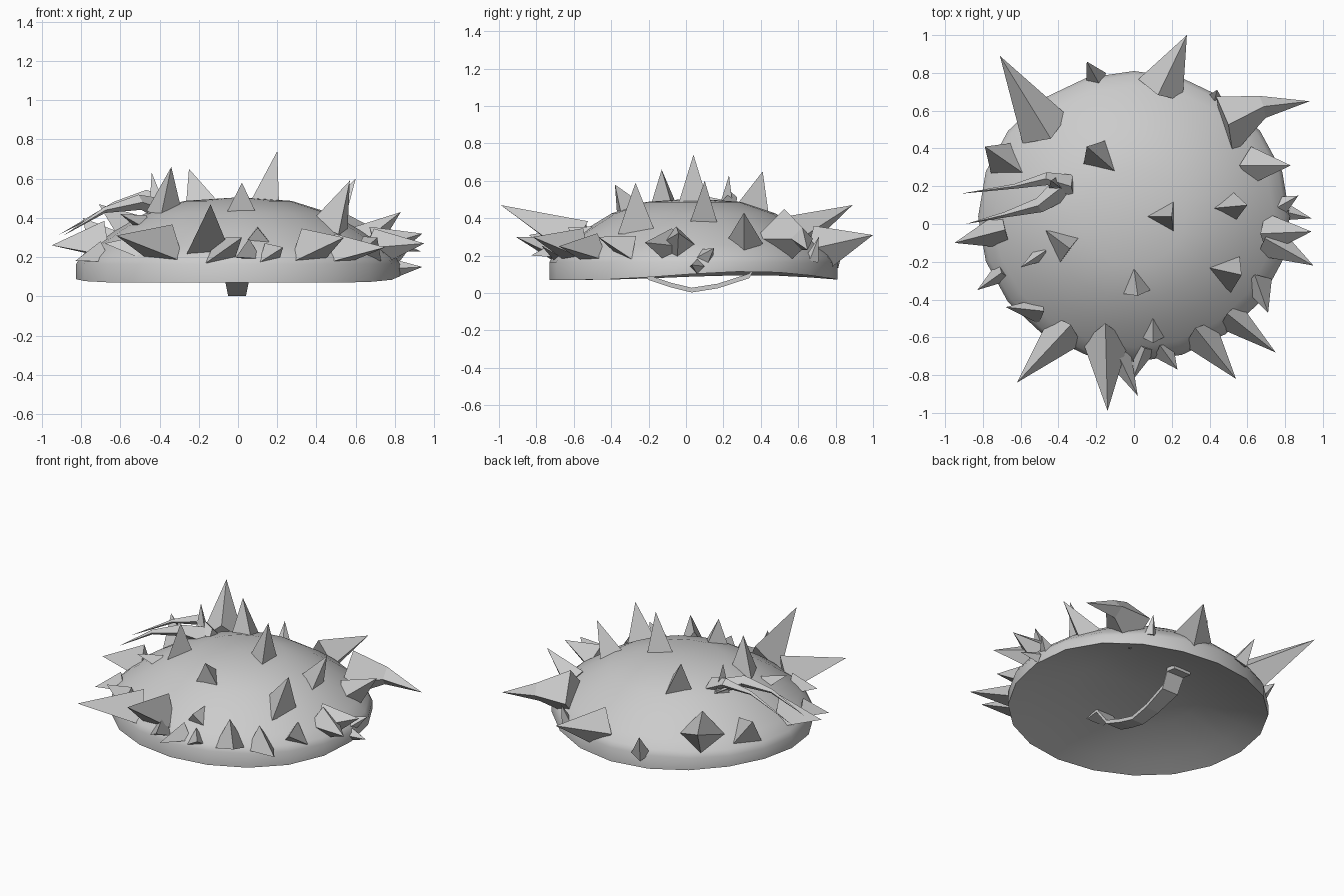
import bpy
import bmesh
from math import cos, sin, pi, hypot, radians
from mathutils import Vector

cube = bpy.data.objects.get("Cube")
if cube:
    bpy.data.objects.remove(cube, do_unlink=True)

grey = bpy.data.materials.new("light_grey")
grey.use_nodes = True
grey.diffuse_color = (0.6, 0.6, 0.6, 1)
grey.node_tree.nodes["Principled BSDF"].inputs["Base Color"].default_value = (0.6, 0.6, 0.6, 1)

RADIUS_X, RADIUS_Y, CENTRE_Y = 0.825, 0.77, 0.04
SIDES = 20
# Dome profile from rim to crown: fraction of radius, height
DOME = [(1, .165), (.975, .2), (.9, .255), (.75, .34), (.57, .425), (.33, .487), (0, .505)]
UNDERSIDE = [(0, .25), (.5, .2), (.85, .115), (1, .07)]


def finish(bm, name, smooth_angle=None):
    """Turn a bmesh into a named, coloured object."""
    bmesh.ops.recalc_face_normals(bm, faces=bm.faces[:])
    mesh = bpy.data.meshes.new(name)
    bm.to_mesh(mesh)
    bm.free()
    mesh.materials.append(grey)
    obj = bpy.data.objects.new(name, mesh)
    bpy.context.collection.objects.link(obj)
    if smooth_angle:
        bpy.ops.object.select_all(action='DESELECT')
        obj.select_set(True)
        bpy.context.view_layer.objects.active = obj
        bpy.ops.object.shade_smooth_by_angle(angle=radians(smooth_angle))
    return obj


def bridge(bm, first, second):
    """Join two rings; a ring of one vertex makes a fan."""
    count = max(len(first), len(second))
    for i in range(count):
        j = (i + 1) % count
        corners = [first[i % len(first)], first[j % len(first)],
                   second[j % len(second)], second[i % len(second)]]
        bm.faces.new(list(dict.fromkeys(corners)))


def dome_height(x, y):
    """Height of the shield face above a point."""
    r = min(1, hypot(x / RADIUS_X, (y - CENTRE_Y) / RADIUS_Y))
    for (outer, low), (inner, high) in zip(DOME, DOME[1:]):
        if r >= inner:
            return low + (high - low) * (outer - r) / (outer - inner)


def rim_lift(a):
    """The lower rim arches up at both sides, more on the left."""
    return .045 * max(0, cos(a - .4)) ** 4 + .025 * max(0, cos(a - pi + .4)) ** 4


def build_shield():
    bm = bmesh.new()
    rings = []
    for step, (r, z) in enumerate(UNDERSIDE + DOME):
        ring = []
        for i in range(SIDES if r else 1):
            a = 2 * pi * i / SIDES
            lift = r * rim_lift(a) if step < len(UNDERSIDE) else 0
            ring.append(bm.verts.new((RADIUS_X * r * cos(a),
                                      CENTRE_Y + RADIUS_Y * r * sin(a), z + lift)))
        rings.append(ring)
    for first, second in zip(rings, rings[1:]):
        bridge(bm, first, second)
    finish(bm, "shield_body", 40)


def build_spike(name, points, radius, sides):
    """Tapered spike along a path, with its first point sunk into the dome."""
    bm = bmesh.new()
    points = [Vector(p) for p in points]
    axis = (points[-1] - points[0]).normalized()
    side = axis.cross(Vector((0, 0, 1))).normalized()
    over = side.cross(axis)
    rings = []
    for k, p in enumerate(points[:-1]):
        r = radius * (1 - k / (len(points) - 1)) ** 1.4
        rings.append([bm.verts.new(p + r * (side * cos(a) + over * sin(a)))
                      for a in (2 * pi * i / sides + pi / 2 for i in range(sides))])
    rings.append([bm.verts.new(points[-1])])
    bm.faces.new(rings[0])
    for first, second in zip(rings, rings[1:]):
        bridge(bm, first, second)
    finish(bm, name)


def scatter(name, sides, rows):
    """Rows hold root x, y; tip x, y, z; radius."""
    for n, (x, y, tx, ty, tz, radius) in enumerate(rows):
        root = (x, y, dome_height(x, y) - .03)
        build_spike(f"{name}_{n + 1}", [root, (tx, ty, tz)], radius, sides)


build_shield()

# Spikes standing on the crown
scatter("crown_spike", 3, [
    (.16, .04, .2, .04, .74, .1),
    (-.17, .34, -.25, .41, .65, .11),
    (.01, -.31, .02, -.38, .58, .1),
    (.49, .09, .6, .1, .6, .09),
    (.48, -.25, .57, -.27, .59, .12),
    (-.38, -.1, -.34, -.13, .66, .11),
    (-.4, .2, -.44, .23, .63, .06),
    (.1, -.56, .1, -.63, .35, .09),
])

# Spikes around the back and left edge
scatter("back_spike", 4, [
    (-.47, .5, -.71, .89, .47, .14),
    (.14, .71, .28, 1, .31, .13),
    (-.2, .77, -.25, .86, .32, .06),
    (.43, .67, .44, .71, .3, .04),
    (.62, .31, .83, .31, .43, .1),
    (.78, .1, .87, .15, .24, .05),
    (.82, .06, .94, .03, .15, .04),
    (.7, -.05, .94, -.04, .32, .11),
    (.7, -.08, .95, -.22, .27, .1),
])

# Spikes around the front and right edge
scatter("front_spike", 3, [
    (.65, -.3, .71, -.47, .3, .09),
    (.5, -.48, .75, -.68, .25, .1),
    (.34, -.57, .54, -.82, .3, .12),
    (.15, -.66, .23, -.77, .25, .07),
    (.06, -.65, -.01, -.83, .2, .07),
    (-.15, -.59, -.14, -.99, .47, .14),
    (-.1, -.66, .02, -.91, .3, .09),
    (-.35, -.55, -.62, -.84, .31, .13),
    (-.49, -.46, -.68, -.44, .27, .08),
    (-.69, -.25, -.83, -.35, .18, .07),
    (-.68, -.03, -.95, -.1, .26, .12),
    (-.66, .32, -.79, .41, .4, .12),
    (-.48, -.15, -.6, -.23, .42, .05),
])

# Long bent thorns
build_spike("bent_thorn_left", [(.48, .52, .29), (.68, .62, .29), (.93, .65, .23)], .16, 4)
build_spike("curled_thorn_upper",
            [(-.32, .2, .44), (-.46, .24, .51), (-.63, .2, .47), (-.92, .16, .31)], .06, 4)
build_spike("curled_thorn_lower",
            [(-.37, .2, .43), (-.5, .1, .48), (-.68, .05, .44), (-.89, .0, .31)], .07, 4)

# Strap handle below the shield, with a flat foot at each end
bm = bmesh.new()
bands = []
for y, z in [(-.38, .18), (-.29, .19), (-.2, .07), (-.08, .03), (.03, .003),
             (.17, .025), (.34, .08), (.39, .18), (.46, .17)]:
    half = .045 + min(z, .1) * .2
    bands.append([bm.verts.new((x - .005, y, z + dz))
                  for x, dz in [(-half, 0), (half, 0), (half, .025), (-half, .025)]])
for first, second in zip(bands, bands[1:]):
    bridge(bm, first, second)
bm.faces.new(bands[0])
bm.faces.new(bands[-1])
finish(bm, "strap_handle")
